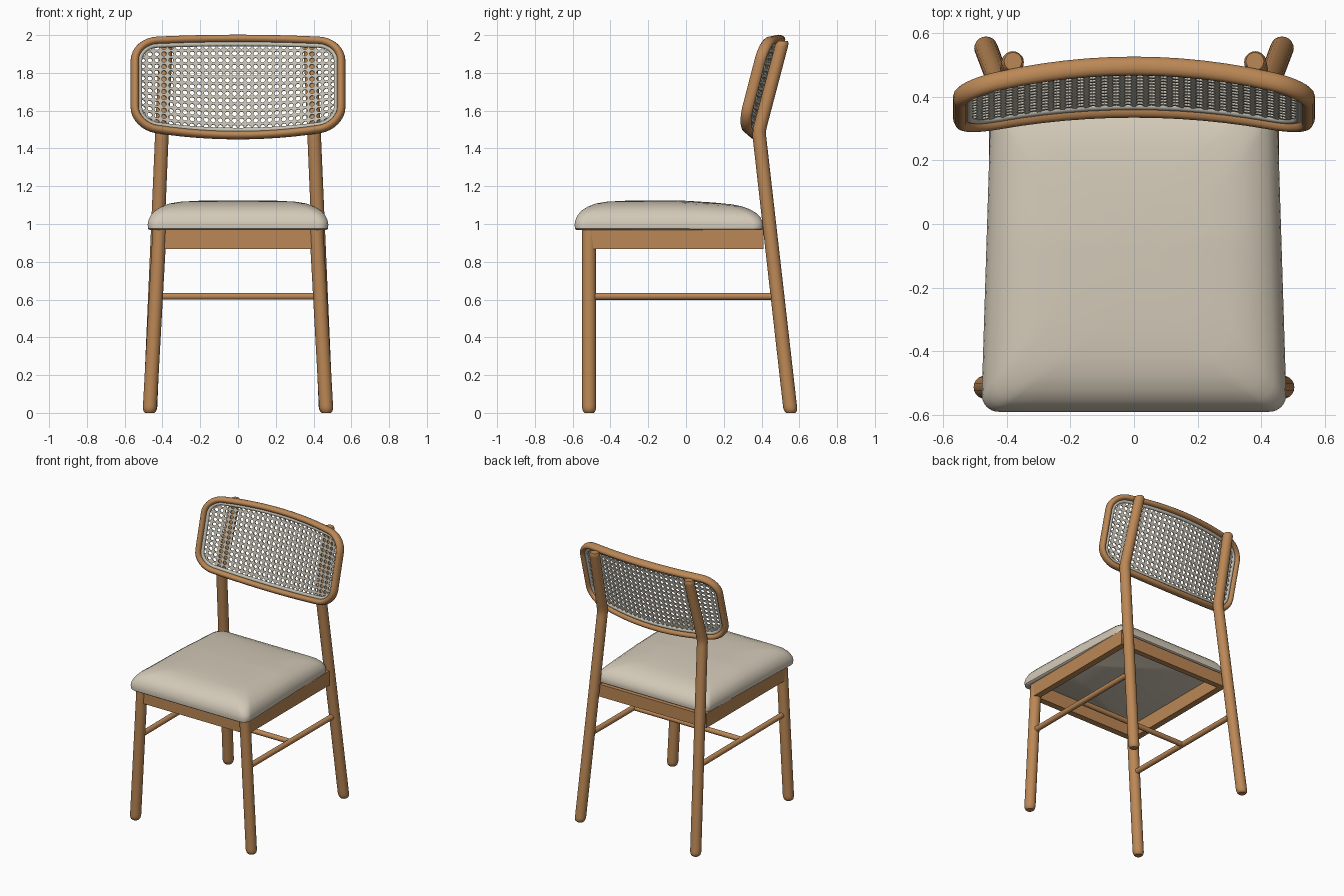
import bpy, bmesh, math
from mathutils import Vector

cube = bpy.data.objects.get("Cube")
if cube:
    bpy.data.objects.remove(cube, do_unlink=True)


def material(name, rgb):
    m = bpy.data.materials.new(name)
    m.use_nodes = True
    m.diffuse_color = (*rgb, 1)
    m.node_tree.nodes["Principled BSDF"].inputs["Base Color"].default_value = (*rgb, 1)
    return m


WOOD = material("warm wood", (0.50, 0.245, 0.092))
FABRIC = material("cream fabric", (0.65, 0.585, 0.475))
CANE = material("pale cane", (0.56, 0.53, 0.45))


def finish(name, bm, mat, smooth=True):
    bmesh.ops.recalc_face_normals(bm, faces=bm.faces)
    me = bpy.data.meshes.new(name)
    bm.to_mesh(me)
    bm.free()
    me.materials.append(mat)
    ob = bpy.data.objects.new(name, me)
    bpy.context.collection.objects.link(ob)
    if smooth:
        bpy.ops.object.select_all(action="DESELECT")
        ob.select_set(True)
        bpy.context.view_layer.objects.active = ob
        bpy.ops.object.shade_smooth_by_angle(angle=math.radians(40))
    return ob


def loft(name, rings, mat, closed=False):
    """Skin a stack of point rings, capped or joined end to end."""
    bm = bmesh.new()
    vs = [[bm.verts.new(p) for p in ring] for ring in rings]
    pairs = list(zip(vs, vs[1:]))
    if closed:
        pairs.append((vs[-1], vs[0]))
    else:
        bm.faces.new(vs[0])
        bm.faces.new(vs[-1])
    n = len(vs[0])
    for a, b in pairs:
        for i in range(n):
            j = (i + 1) % n
            bm.faces.new((a[i], a[j], b[j], b[i]))
    return finish(name, bm, mat)


def rod(name, stations, e1, e2, n=20):
    """Round bar through (centre, radius) stations; e1 and e2 span its sections."""
    rings = []
    for centre, r in stations:
        angles = [2 * math.pi * i / n for i in range(n)]
        rings.append([Vector(centre) + r * (math.cos(a) * e1 + math.sin(a) * e2) for a in angles])
    return loft(name, rings, WOOD)


def box(name, centre, size, mat):
    bm = bmesh.new()
    bmesh.ops.create_cube(bm, size=1)
    for v in bm.verts:
        v.co = Vector([c + p * s for c, p, s in zip(centre, v.co, size)])
    return finish(name, bm, mat, False)


def outline(hx, hy, r, arc=8, side=12):
    """Rounded rectangle points with subdivided straight sides."""
    corners = []
    for k, (sx, sy) in enumerate([(1, 1), (-1, 1), (-1, -1), (1, -1)]):
        for i in range(arc + 1):
            a = math.pi / 2 * (k + i / arc)
            corners.append(Vector((sx * (hx - r) + r * math.cos(a), sy * (hy - r) + r * math.sin(a))))
    pts = []
    for i, p in enumerate(corners):
        pts.append(p)
        if i % (arc + 1) == arc:
            q = corners[(i + 1) % len(corners)]
            pts += [p.lerp(q, t / side) for t in range(1, side)]
    return pts


X, Y, Z = Vector((1, 0, 0)), Vector((0, 1, 0)), Vector((0, 0, 1))

# Legs, side rails and side stretchers
for s, side in ((1, "left"), (-1, "right")):
    rod("front_leg_" + side, [((s * 0.468, -0.513, 0), 0.024), ((s * 0.468, -0.513, 0.008), 0.032),
                              ((s * 0.467, -0.513, 0.025), 0.037), ((s * 0.466, -0.513, 0.04), 0.037),
                              ((s * 0.415, -0.513, 0.97), 0.037)], X, Y)
    rod("back_leg_" + side, [((s * 0.466, 0.554, 0), 0.024), ((s * 0.466, 0.554, 0.008), 0.032),
                             ((s * 0.465, 0.552, 0.025), 0.037), ((s * 0.464, 0.55, 0.04), 0.037),
                             ((s * 0.404, 0.39, 1.45), 0.036), ((s * 0.403, 0.387, 1.475), 0.036),
                             ((s * 0.402, 0.389, 1.5), 0.036), ((s * 0.401, 0.395, 1.525), 0.036),
                             ((s * 0.382, 0.505, 1.94), 0.035), ((s * 0.381, 0.508, 1.955), 0.035),
                             ((s * 0.38, 0.511, 1.968), 0.028)], X, Y)
    box("side_rail_" + side, (s * 0.428, -0.045, 0.92), (0.045, 0.91, 0.104), WOOD)
    rod("side_stretcher_" + side, [((s * 0.434, -0.51, 0.617), 0.019), ((s * 0.438, 0.48, 0.617), 0.019)], X, Z)

# Cross bars
rod("cross_stretcher", [((-0.435, -0.02, 0.617), 0.018), ((0.435, -0.02, 0.617), 0.018)], Y, Z)
box("front_rail", (0, -0.51, 0.918), (0.82, 0.045, 0.1), WOOD)
box("back_rail", (0, 0.39, 0.913), (0.83, 0.04, 0.09), WOOD)

# Cushion: inset rings rising to a soft crown, narrowing and sinking to the back
rings = []
for d, z in ((0.012, 0.967), (0.002, 0.975), (0, 0.997), (0.004, 1.02), (0.017, 1.048), (0.037, 1.071),
             (0.07, 1.092), (0.115, 1.109), (0.17, 1.118), (0.26, 1.123), (0.4, 1.125)):
    hx, hy = 0.48 - d, 0.5 - d
    pts = outline(hx, hy, min(0.055 + 0.3 * d, 0.9 * hx))
    sink = (z - 0.967) * 0.32
    rings.append([Vector((p.x * (1 - 0.065 * (p.y + 0.5)), p.y - 0.09, z - sink * max(0, p.y - 0.05))) for p in pts])
loft("seat_cushion", rings, FABRIC)

# Backrest surface: tilted, curved round the sitter, shallower at its ends
CENTRE = Vector((0, 0.43, 1.725))
UP = Vector((0, 0.26, 1)).normalized()
BACK = X.cross(UP) * -1
CURVE = 0.24


def backrest(u, w):
    return CENTRE + X * u + UP * w * (1 - 0.45 * u * u) - BACK * CURVE * u * u


def backrest_ring(name, hx, hy, r, width, depth, mat, n=14):
    pts = outline(hx, hy, r)
    path = [backrest(*p) for p in pts]
    rings = []
    for i, p in enumerate(path):
        tangent = path[(i + 1) % len(path)] - path[i - 1]
        normal = (BACK + X * 2 * CURVE * pts[i].x).normalized()
        out = tangent.cross(normal).normalized()
        rings.append([p + out * width * math.cos(2 * math.pi * k / n) + normal * depth * math.sin(2 * math.pi * k / n)
                      for k in range(n)])
    loft(name, rings, mat, closed=True)


backrest_ring("backrest_frame", 0.547, 0.264, 0.115, 0.021, 0.03, WOOD)
backrest_ring("cane_border", 0.52, 0.236, 0.09, 0.013, 0.012, CANE)

# Woven cane: a grid of cells, each with a round hole, trimmed to the border
HX, HY, R = 0.523, 0.239, 0.093


def trim(u, w):
    core = Vector((max(-HX + R, min(HX - R, u)), max(-HY + R, min(HY - R, w))))
    off = Vector((u, w)) - core
    if off.length > R:
        off *= R / off.length
    return core + off


COLS, ROWS, HOLE = 28, 13, 0.0132
pu, pw = 2 * HX / COLS, 2 * HY / ROWS
bm = bmesh.new()
for i in range(COLS):
    for j in range(ROWS):
        cu, cw = (i + 0.5) * pu - HX, (j + 0.5) * pw - HY
        if (trim(cu, cw) - Vector((cu, cw))).length > 0.004:
            continue
        outer, inner = [], []
        for k in range(8):
            a = math.pi / 4 * k
            c, s = math.cos(a), math.sin(a)
            m = max(abs(c), abs(s))
            outer.append(bm.verts.new(backrest(*trim(cu + c / m * pu / 2, cw + s / m * pw / 2))))
            inner.append(bm.verts.new(backrest(*trim(cu + c * HOLE, cw + s * HOLE))))
        for k in range(8):
            n = (k + 1) % 8
            bm.faces.new((outer[k], outer[n], inner[n], inner[k]))
bmesh.ops.remove_doubles(bm, verts=bm.verts, dist=0.0005)
cane = finish("cane_panel", bm, CANE, False)
thick = cane.modifiers.new("thickness", "SOLIDIFY")
thick.thickness = 0.008
thick.offset = 0
